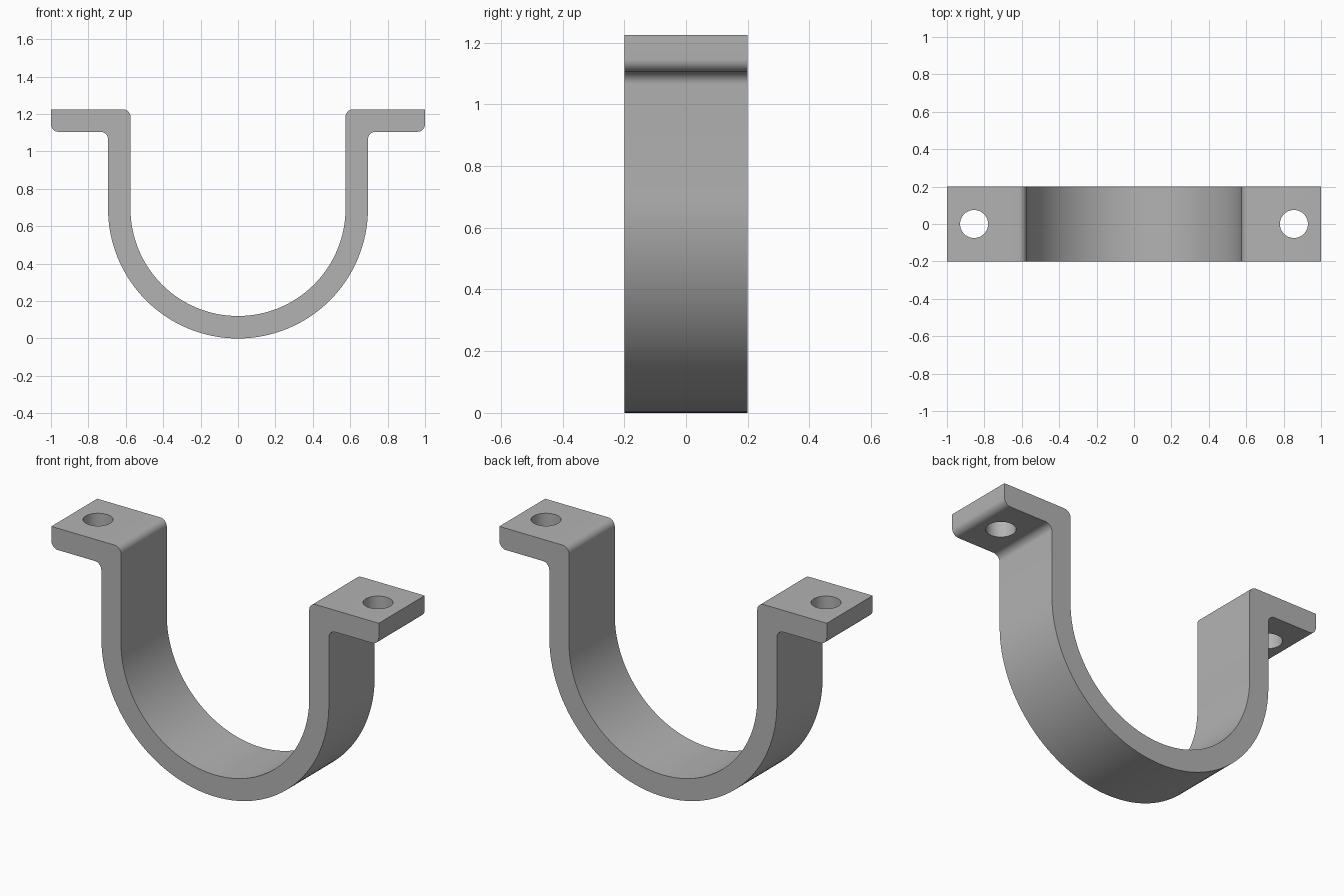
import bpy, bmesh, math
from mathutils import Vector

cube = bpy.data.objects.get("Cube")
if cube:
    bpy.data.objects.remove(cube, do_unlink=True)

OUTER, INNER = 0.695, 0.575      # strap radii
TOP, UNDER = 1.225, 1.105        # flange faces
HALF_WIDTH = 0.2
ROUND = 0.04
HOLE_X, HOLE_R = 0.855, 0.075

steel = bpy.data.materials.new("grey steel")
steel.use_nodes = True
colour = (0.45, 0.45, 0.45, 1)
steel.diffuse_color = colour
steel.node_tree.nodes["Principled BSDF"].inputs["Base Color"].default_value = colour


def arc(cx, cz, r, start, end, steps):
    """Points along an arc, angles in degrees."""
    angles = [math.radians(start + (end - start) * i / steps) for i in range(steps + 1)]
    return [(cx + r * math.cos(a), cz + r * math.sin(a)) for a in angles]


# Right-hand half of the outline, from outer bottom round to inner bottom
half = arc(0, OUTER, OUTER, -90, 0, 32)
half += arc(OUTER + ROUND, UNDER - ROUND, ROUND, 180, 90, 8)
half += arc(1 - ROUND, UNDER + ROUND, ROUND, -90, 0, 8)
half += [(1, TOP)]
half += arc(INNER + ROUND, TOP - ROUND, ROUND, 90, 180, 8)
half += arc(0, OUTER, INNER, 0, -90, 32)

# Full outline: the half plus its mirror image
outline = half + [(-x, z) for x, z in reversed(half[1:-1])]

# Strap body, extruded across its width
bm = bmesh.new()
face = bm.faces.new([bm.verts.new((x, -HALF_WIDTH, z)) for x, z in outline])
swept = bmesh.ops.extrude_face_region(bm, geom=[face])["geom"]
bmesh.ops.translate(bm, vec=Vector((0, 2 * HALF_WIDTH, 0)),
                    verts=[v for v in swept if isinstance(v, bmesh.types.BMVert)])
bmesh.ops.recalc_face_normals(bm, faces=bm.faces)
mesh = bpy.data.meshes.new("strap_clamp")
bm.to_mesh(mesh)
bm.free()
mesh.materials.append(steel)
strap = bpy.data.objects.new("strap_clamp", mesh)
bpy.context.collection.objects.link(strap)

# Bolt holes through both flanges
for side, sign in (("left", 1), ("right", -1)):
    bpy.ops.mesh.primitive_cylinder_add(vertices=48, radius=HOLE_R, depth=0.4,
                                        location=(sign * HOLE_X, 0, (TOP + UNDER) / 2))
    cutter = bpy.context.object
    cutter.name = side + "_hole_cutter"
    cutter.data.materials.append(steel)
    cutter.hide_render = True
    cut = strap.modifiers.new(side + "_hole", 'BOOLEAN')
    cut.operation = 'DIFFERENCE'
    cut.solver = 'EXACT'
    cut.object = cutter

# Bake the holes, then smooth the curved faces
bpy.ops.object.select_all(action='DESELECT')
strap.select_set(True)
bpy.context.view_layer.objects.active = strap
for name in [m.name for m in strap.modifiers]:
    cutter = strap.modifiers[name].object
    bpy.ops.object.modifier_apply(modifier=name)
    bpy.data.objects.remove(cutter, do_unlink=True)
bpy.ops.object.shade_smooth_by_angle(angle=math.radians(30))
